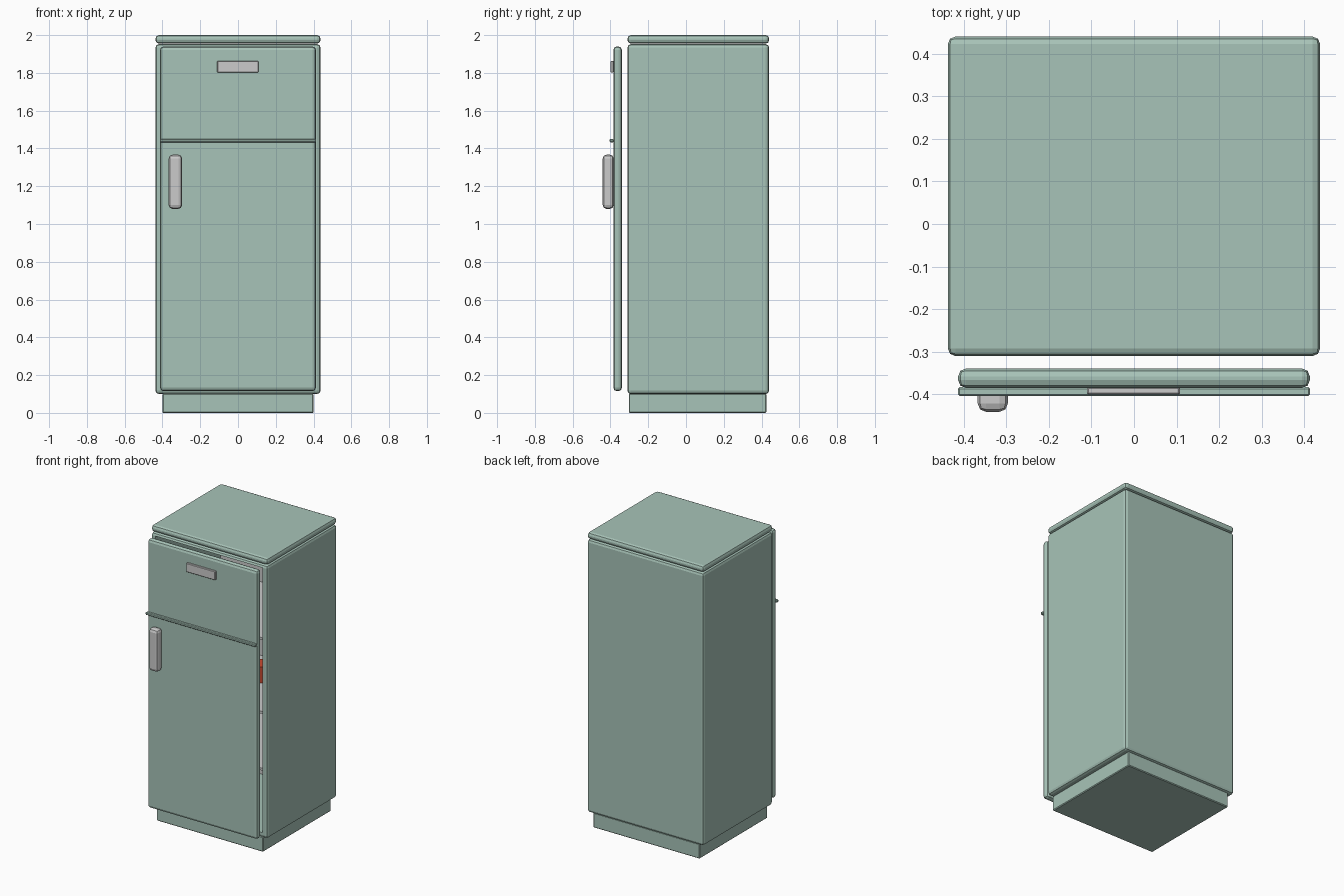
import bpy, bmesh
from mathutils import Matrix, Vector

if "Cube" in bpy.data.objects:
    bpy.data.objects.remove(bpy.data.objects["Cube"])


def material(name, rgb):
    m = bpy.data.materials.new(name)
    m.diffuse_color = (*rgb, 1)
    m.use_nodes = True
    m.node_tree.nodes["Principled BSDF"].inputs["Base Color"].default_value = m.diffuse_color
    return m


GREEN = material("mint_enamel", (0.39, 0.55, 0.48))
RED = material("red_food", (0.6, 0.07, 0.03))


def finish(name, bm, mat, bevel=0, segments=2):
    me = bpy.data.meshes.new(name)
    bm.to_mesh(me)
    bm.free()
    ob = bpy.data.objects.new(name, me)
    bpy.context.collection.objects.link(ob)
    if mat:
        me.materials.append(mat)
    if bevel:
        mod = ob.modifiers.new("bevel", 'BEVEL')
        mod.width = bevel
        mod.segments = segments
    return ob


def box(name, x, y, z, mat=None, bevel=0, segments=2):
    """Box from (min, max) ranges on each axis."""
    size = Vector((x[1] - x[0], y[1] - y[0], z[1] - z[0]))
    mid = Vector((sum(x), sum(y), sum(z))) / 2
    bm = bmesh.new()
    bmesh.ops.create_cube(bm, size=1, matrix=Matrix.Translation(mid) @ Matrix.Diagonal((*size, 1)))
    return finish(name, bm, mat, bevel, segments)


# Plinth and top slab
box("plinth", (-0.4, 0.4), (-0.303, 0.425), (0, 0.102), GREEN, 0.005, 1)
box("top_slab", (-0.437, 0.437), (-0.31, 0.44), (1.955, 2.0), GREEN, 0.018)

# Cabinet shell with a hollow, open front
cabinet = box("cabinet", (-0.437, 0.437), (-0.31, 0.44), (0.1, 1.952), GREEN, 0.018)
cutter = box("cavity_cutter", (-0.402, 0.402), (-0.5, 0.4), (0.135, 1.933))
cutter.hide_render = True
cutter.hide_viewport = True
cut = cabinet.modifiers.new("cavity", 'BOOLEAN')
cut.object = cutter
cut.operation = 'DIFFERENCE'
cut.solver = 'EXACT'

# Interior back liner and shelves
box("back_liner", (-0.402, 0.402), (0.385, 0.402), (0.134, 1.933))
for i, z in enumerate((0.555, 0.94, 1.44)):
    box(f"shelf_{i + 1}", (-0.4, 0.4), (-0.28, 0.386), (z - 0.016, z))

# Red jar on the middle shelf
bm = bmesh.new()
bmesh.ops.create_cone(bm, cap_ends=True, segments=12, radius1=0.06, radius2=0.06, depth=0.11,
                      matrix=Matrix.Translation((0.1, 0.1, 0.995)))
finish("jar", bm, RED)

# Door standing slightly off the cabinet
box("door", (-0.413, 0.413), (-0.385, -0.339), (0.115, 1.94), GREEN, 0.019)
box("divider_strip", (-0.413, 0.413), (-0.404, -0.383), (1.432, 1.45), GREEN, 0.004, 1)

# Handle and freezer pull
box("door_handle", (-0.367, -0.296), (-0.441, -0.383), (1.08, 1.367), None, 0.02)
box("freezer_pull", (-0.11, 0.108), (-0.4, -0.383), (1.803, 1.863), None, 0.003, 1)
